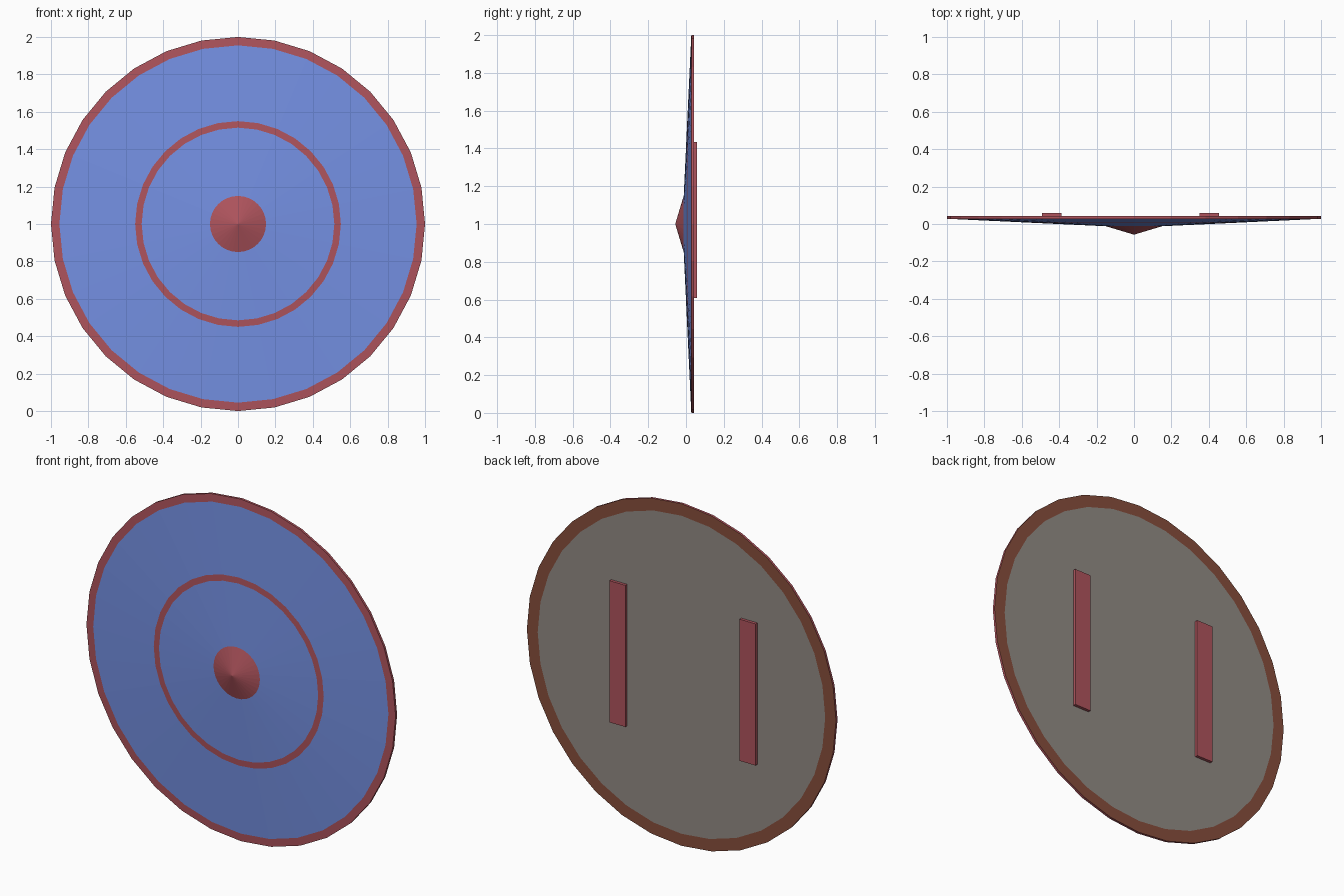
import bpy
import bmesh
from math import sin, cos, tau
from mathutils import Vector

cube = bpy.data.objects.get("Cube")
if cube:
    bpy.data.objects.remove(cube, do_unlink=True)


def linear(c):
    c /= 255
    return c / 12.92 if c <= 0.04045 else ((c + 0.055) / 1.055) ** 2.4


def material(name, r, g, b):
    mat = bpy.data.materials.new(name)
    colour = (linear(r), linear(g), linear(b), 1)
    mat.diffuse_color = colour
    mat.use_nodes = True
    bsdf = next(n for n in mat.node_tree.nodes if n.type == "BSDF_PRINCIPLED")
    bsdf.inputs["Base Color"].default_value = colour
    return mat


BLUE = material("blue paint", 117, 145, 228)
RED = material("red trim", 175, 84, 93)
BROWN = material("brown back rim", 136, 78, 60)
GREY = material("grey back", 146, 139, 133)
MATS = [BLUE, RED, BROWN, GREY]

SIDES = 32
BOSS_R, BOSS_Y, EDGE_Y, BACK_Y = 0.15, -0.012, 0.028, 0.042


def add_object(name, bm, mats):
    bmesh.ops.recalc_face_normals(bm, faces=bm.faces)
    mesh = bpy.data.meshes.new(name)
    bm.to_mesh(mesh)
    bm.free()
    for mat in mats:
        mesh.materials.append(mat)
    obj = bpy.data.objects.new(name, mesh)
    bpy.context.collection.objects.link(obj)
    return obj


def front_y(r):
    """Depth of the shallow front cone at a radius."""
    return BOSS_Y + (EDGE_Y - BOSS_Y) * (r - BOSS_R) / (1 - BOSS_R)


def lathe(name, profile, bands):
    """Turn (radius, y) points about the y axis, one material per band."""
    bm = bmesh.new()
    rings = []
    for r, y in profile:
        count = SIDES if r else 1
        rings.append([bm.verts.new((r * sin(tau * i / SIDES), y,
                                    1 + r * cos(tau * i / SIDES)))
                      for i in range(count)])
    for a, b, mat in zip(rings, rings[1:], bands):
        for i in range(SIDES):
            j = i + 1
            corners = [a[i % len(a)], a[j % len(a)], b[j % len(b)], b[i % len(b)]]
            face = bm.faces.new(list(dict.fromkeys(corners)))
            face.material_index = MATS.index(mat)
    return add_object(name, bm, MATS)


# Round body: pointed boss, painted front with ring, rim, flat back
front = [(r, front_y(r)) for r in (BOSS_R, 0.515, 0.55, 0.955, 1)]
back = [(r, BACK_Y) for r in (1, 0.93, 0)]
lathe("shield_body", [(0, -0.057)] + front + back,
      [RED, BLUE, RED, BLUE, RED, RED, BROWN, GREY])


# Two upright grip straps on the back
def strap(name, x):
    bm = bmesh.new()
    bmesh.ops.create_cube(bm, size=1)
    bmesh.ops.scale(bm, vec=(0.104, 0.018, 0.828), verts=bm.verts)
    bmesh.ops.translate(bm, vec=Vector((x, BACK_Y + 0.008, 1.021)), verts=bm.verts)
    add_object(name, bm, [RED])


strap("left_strap", 0.403)
strap("right_strap", -0.44)
